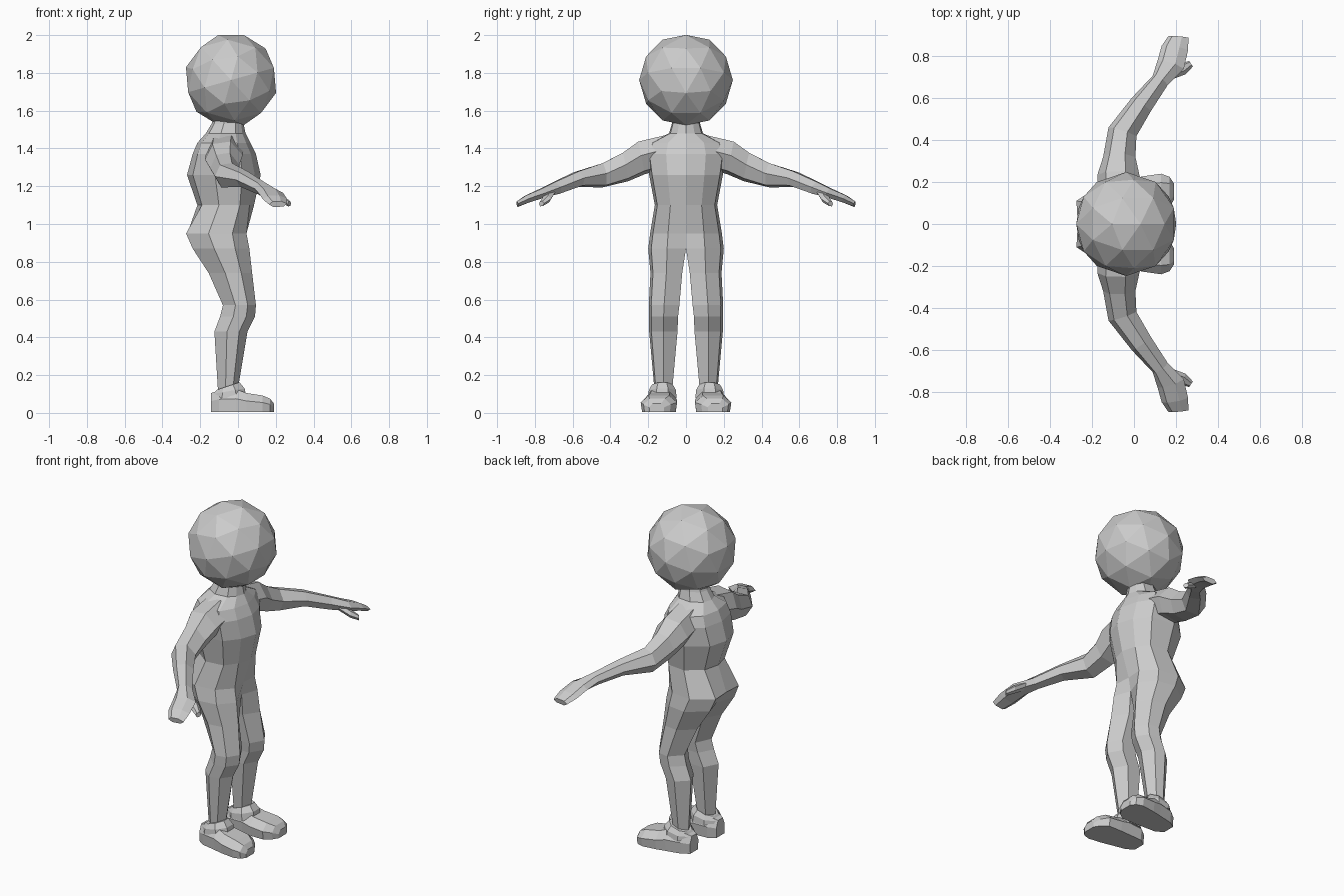
import bpy, bmesh, math
from mathutils import Vector


def loft(name, rings, open_sides=(), mirror=True):
    """Skin closed rings of points; open_sides holds (ring, side) gaps on the mirror plane."""
    bm = bmesh.new()
    vs = [[bm.verts.new(p) for p in r] for r in rings]
    n = len(vs[0])
    for i in range(len(vs) - 1):
        for j in range(n):
            if (i, j) not in open_sides:
                k = (j + 1) % n
                bm.faces.new((vs[i][j], vs[i][k], vs[i + 1][k], vs[i + 1][j]))
    bm.faces.new(vs[0])
    bm.faces.new(vs[-1])
    bmesh.ops.recalc_face_normals(bm, faces=bm.faces)
    me = bpy.data.meshes.new(name)
    bm.to_mesh(me)
    bm.free()
    ob = bpy.data.objects.new(name, me)
    bpy.context.collection.objects.link(ob)
    if mirror:
        m = ob.modifiers.new("Mirror", 'MIRROR')
        m.use_axis = (False, True, False)
        m.merge_threshold = 0.0005
    return ob


# Head: faceted ball, tilted so an edge lies on top
bpy.ops.mesh.primitive_ico_sphere_add(subdivisions=2, radius=0.248,
                                      location=(-0.037, 0, 1.762),
                                      rotation=(0, math.radians(-15.8), 0))
bpy.context.object.name = "head"


# Body: half torso running down into one leg, mirrored
def body_ring(z, xb, xf, yi, yo, c):
    d, w, e = xf - xb, yo - yi, max(0, 0.08 - c)
    return [(xf - c * d, yi, z), (xf - e * d, yi + 0.5 * w, z),
            (xf - 0.25 * d, yo - 0.08 * w, z), (xf - 0.62 * d, yo, z),
            (xb + e * d, yi + 0.58 * w, z), (xb + c * d, yi, z)]


levels = [
    (1.56, -0.13, 0.03, 0, 0.07, 0), (1.53, -0.14, 0.03, 0, 0.075, 0),
    (1.48, -0.17, 0.04, 0, 0.09, 0), (1.43, -0.215, 0.065, 0, 0.19, 0),
    (1.37, -0.24, 0.095, 0, 0.21, 0), (1.26, -0.27, 0.12, 0, 0.195, 0),
    (1.10, -0.215, 0.085, 0, 0.165, 0), (0.95, -0.285, 0.055, 0, 0.19, 0.05),
    (0.87, -0.24, 0.06, 0, 0.20, 0.12), (0.74, -0.155, 0.075, 0.02, 0.188, 0.25),
    (0.57, -0.08, 0.095, 0.035, 0.197, 0.25), (0.51, -0.095, 0.09, 0.042, 0.195, 0.25),
    (0.43, -0.125, 0.05, 0.045, 0.195, 0.25), (0.10, -0.105, -0.005, 0.075, 0.165, 0.25)]
loft("body", [body_ring(*l) for l in levels], {(i, 5) for i in range(8)})


# Arms and thumbs: six-sided sections placed along a path
def limb_ring(c, turn, half_w, half_h, tilt=0.0):
    a = math.radians(turn)
    side = Vector((math.cos(a), -math.sin(a), 0))
    up = Vector((0, tilt, 1)).normalized()
    shape = [(1, 0.15), (0.35, 1), (-0.6, 0.85), (-1, -0.1), (-0.5, -1), (0.6, -0.8)]
    return [Vector(c) + side * (half_w * u) + up * (half_h * v) for u, v in shape]


loft("arm", [limb_ring(*a) for a in [
    ((-0.07, 0.10, 1.385), 0, 0.10, 0.085, 0.2),
    ((-0.075, 0.235, 1.35), 0, 0.10, 0.088, 0.2),
    ((-0.07, 0.32, 1.302), 2, 0.077, 0.077, 0.2),
    ((-0.055, 0.44, 1.258), 18, 0.07, 0.065, 0.1),
    ((0.035, 0.57, 1.238), 36, 0.056, 0.042, 0.2),
    ((0.125, 0.685, 1.19), 33, 0.043, 0.036, 0.4),
    ((0.175, 0.76, 1.162), 18, 0.066, 0.027, 0.4),
    ((0.195, 0.84, 1.132), 10, 0.064, 0.022, 0.4),
    ((0.212, 0.893, 1.105), 5, 0.048, 0.016, 0.2)]])
loft("thumb", [limb_ring(*t) for t in [
    ((0.175, 0.72, 1.165), 65, 0.03, 0.02),
    ((0.235, 0.74, 1.13), 65, 0.028, 0.02),
    ((0.272, 0.765, 1.107), 55, 0.016, 0.014)]])


# Shoes: sections from heel to toe
def shoe_ring(x, yi, yo, zt):
    w = yo - yi
    return [(x, yi + 0.04 * w, 0.005), (x, yi, 0.6 * zt), (x, yi + 0.22 * w, zt),
            (x, yo - 0.22 * w, zt), (x, yo, 0.6 * zt), (x, yo - 0.04 * w, 0.005)]


loft("shoe", [shoe_ring(*s) for s in [
    (-0.142, 0.085, 0.165, 0.105), (-0.10, 0.055, 0.195, 0.12),
    (-0.01, 0.05, 0.215, 0.125), (0.045, 0.047, 0.228, 0.105),
    (0.13, 0.047, 0.24, 0.092), (0.17, 0.08, 0.225, 0.075),
    (0.19, 0.115, 0.195, 0.05)]])


# Ankle collars: slanted rings rising to the front
def collar_ring(z, x0, x1, half_w, slope):
    cx, r = (x0 + x1) / 2, (x1 - x0) / 2
    pts = []
    for k in range(8):
        a = math.radians(45 * k + 22.5)
        u, v = math.cos(a) * 1.08, math.sin(a) * 1.08
        pts.append((cx + r * u, 0.125 + half_w * v, z + slope * u))
    return pts


loft("ankle_collar", [collar_ring(0.08, -0.137, 0.045, 0.075, 0.0),
                      collar_ring(0.115, -0.132, 0.035, 0.072, 0.015),
                      collar_ring(0.142, -0.112, 0.008, 0.055, 0.02)])
